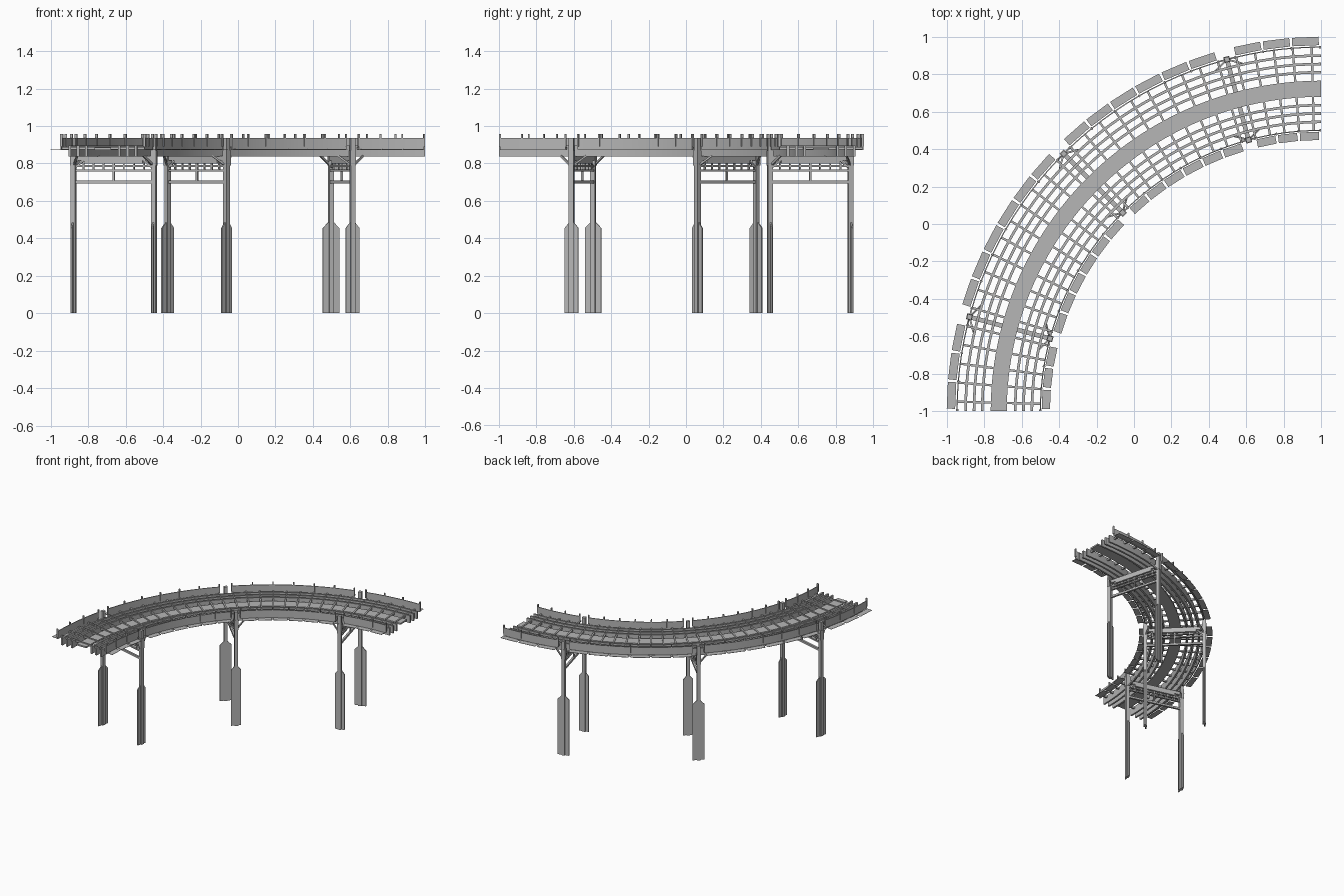
import bpy, bmesh
from math import radians, sin
from mathutils import Matrix, Vector

cube = bpy.data.objects.get("Cube")
if cube:
    bpy.data.objects.remove(cube)

steel = bpy.data.materials.new("grey steel")
grey = (0.47, 0.47, 0.47, 1)
steel.diffuse_color = grey
steel.use_nodes = True
steel.node_tree.nodes["Principled BSDF"].inputs["Base Color"].default_value = grey

MID = 1.7225               # centre radius of the deck
WALLS = (1.5, 1.945)       # radii of the two edge lines
BENTS = (15, 45, 75)       # angles of the supports
SPANS = ((0.2, 13.7, 3), (16.4, 43.6, 6), (46.4, 73.6, 6), (76.3, 89.8, 3))


def frame(t):
    """Local x points outward, local y along the curve."""
    return Matrix.Translation((1, -1, 0)) @ Matrix.Rotation(radians(180 - t), 4, "Z")


def place(r, t, off, z):
    return frame(t) @ Vector((r, off, z))


def box(bm, t, r0, r1, z0, z1, width, top=1.0):
    """Radial box; top scales the upper face along the curve."""
    def ring(z, k):
        return [bm.verts.new(place(r, t, s * width * k / 2, z))
                for r, s in ((r0, -1), (r1, -1), (r1, 1), (r0, 1))]
    a, b = ring(z0, 1), ring(z1, top)
    bm.faces.new(a[::-1])
    bm.faces.new(b)
    for i in range(4):
        j = (i + 1) % 4
        bm.faces.new((a[i], a[j], b[j], b[i]))


def sweep(bm, r0, r1, z0, z1, t0, t1, steps):
    """Rectangular section swept round the curve."""
    rings = []
    for i in range(steps + 1):
        t = t0 + (t1 - t0) * i / steps
        rings.append([bm.verts.new(place(r, t, 0, z))
                      for r, z in ((r0, z0), (r1, z0), (r1, z1), (r0, z1))])
    for a, b in zip(rings, rings[1:]):
        for i in range(4):
            j = (i + 1) % 4
            bm.faces.new((a[i], a[j], b[j], b[i]))
    bm.faces.new(rings[0][::-1])
    bm.faces.new(rings[-1])


def strut(bm, p, q, w):
    """Square bar between two points."""
    d = q - p
    m = (Matrix.Translation((p + q) / 2) @ d.to_track_quat("Z", "Y").to_matrix().to_4x4()
         @ Matrix.Diagonal((w, w, d.length, 1)))
    bmesh.ops.create_cube(bm, size=1, matrix=m)


def finish(name, bm, smooth=False):
    bmesh.ops.recalc_face_normals(bm, faces=bm.faces)
    me = bpy.data.meshes.new(name)
    bm.to_mesh(me)
    bm.free()
    me.materials.append(steel)
    ob = bpy.data.objects.new(name, me)
    bpy.context.collection.objects.link(ob)
    if smooth:
        bpy.ops.object.select_all(action="DESELECT")
        ob.select_set(True)
        bpy.context.view_layer.objects.active = ob
        bpy.ops.object.shade_smooth_by_angle()


# Curved girders, standing slightly above the cross ties
bm = bmesh.new()
for d in (0.088, 0.132, 0.177):
    for s in (-1, 1):
        r = MID + s * d
        sweep(bm, r - 0.007, r + 0.007, 0.838, 0.897, 0, 90, 45)
finish("curved_girders", bm, True)

# Cross ties over a continuous central plate
bm = bmesh.new()
for i in range(30):
    box(bm, 1.5 + 3 * i, WALLS[0], WALLS[1], 0.875, 0.889, 0.012)
finish("cross_ties", bm)

bm = bmesh.new()
sweep(bm, MID - 0.043, MID + 0.043, 0.872, 0.884, 0, 90, 45)
finish("centre_plate", bm, True)

# Edge walls, broken at the supports
bm = bmesh.new()
for t0, t1, n in SPANS:
    for r in WALLS:
        sweep(bm, r - 0.003, r + 0.003, 0.873, 0.937, t0, t1, n * 2)
finish("edge_walls", bm, True)

# Flat ledge panels at the foot of the walls and short posts at their joints
panels, posts = bmesh.new(), bmesh.new()
for t0, t1, n in SPANS:
    step = (t1 - t0) / n
    for r, r0, r1 in ((WALLS[0], 1.448, 1.492), (WALLS[1], 1.954, 1.999)):
        for i in range(n):
            length = 2 * sin(radians(step / 2)) * (r0 + r1) / 2 - 0.013
            box(panels, t0 + step * (i + 0.5), r0, r1, 0.874, 0.876, length)
        for i in range(n + 1):
            box(posts, t0 + step * i, r - 0.007, r + 0.007, 0.89, 0.957, 0.009)
finish("ledge_panels", panels)
finish("joint_posts", posts)

# Support columns: slim post, collar, and thin broad fins round the base
bm = bmesh.new()
for t in BENTS:
    for r, width in zip(WALLS, (0.075, 0.09)):
        box(bm, t, r - 0.013, r + 0.013, 0, 0.935, 0.026)
        box(bm, t, r - 0.016, r + 0.016, 0.79, 0.87, 0.032)
        box(bm, t, r - 0.004, r + 0.004, 0, 0.455, width)
        box(bm, t, r - 0.004, r + 0.004, 0.455, 0.485, width, 0.35)
finish("support_columns", bm)

# Cap beam, twin rails and lower tie between each pair of columns
bm = bmesh.new()
for t in BENTS:
    box(bm, t, 1.5, 1.945, 0.815, 0.84, 0.024)
    box(bm, t, 1.56, 1.885, 0.8, 0.816, 0.024)
    for z0, z1 in ((0.692, 0.708), (0.757, 0.767), (0.782, 0.792)):
        box(bm, t, 1.5, 1.945, z0, z1, 0.016)
    box(bm, t, MID - 0.006, MID + 0.006, 0.7, 0.8, 0.01)
    for i in range(1, 8):
        r = WALLS[0] + (WALLS[1] - WALLS[0]) * i / 8
        box(bm, t, r - 0.004, r + 0.004, 0.76, 0.805, 0.01)
finish("cross_beams", bm)

# Knee braces along the curve and towards the deck
bm = bmesh.new()
for t in BENTS:
    for r, inward in zip(WALLS, (1, -1)):
        for s in (-1, 1):
            strut(bm, place(r, t, 0, 0.785),
                  place(r + inward * 0.04, t, s * 0.07, 0.842), 0.01)
        strut(bm, place(r, t, 0, 0.77), place(r + inward * 0.06, t, 0, 0.82), 0.01)
finish("knee_braces", bm)
